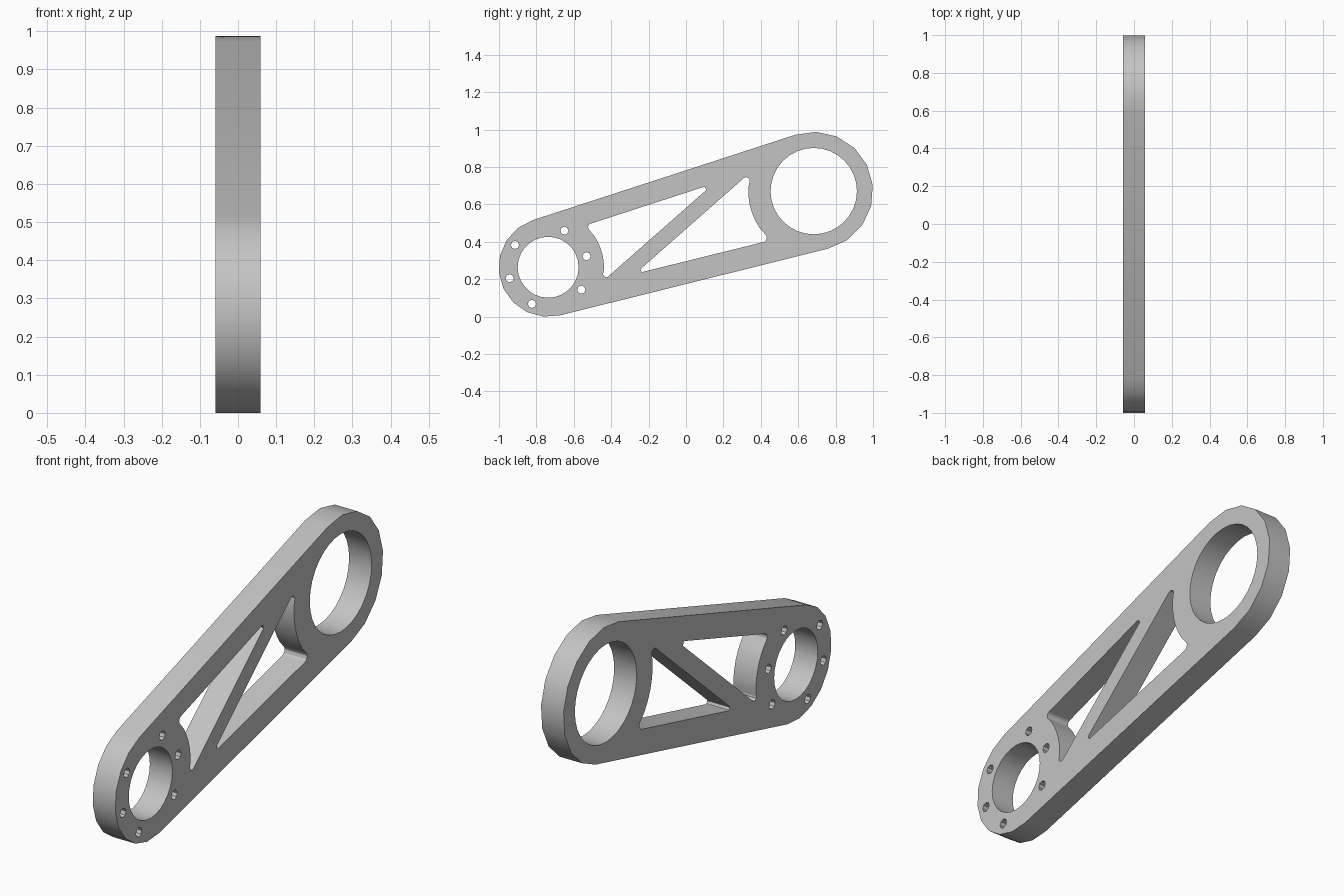
import bpy
import bmesh
from math import atan2, asin, cos, sin, pi, hypot
from mathutils import Matrix, Vector

cube = bpy.data.objects.get("Cube")
if cube:
    bpy.data.objects.remove(cube, do_unlink=True)

# Main dimensions, drawn in the (y, z) plane
HALF_WIDTH = 0.059
SMALL, SMALL_R = Vector((-0.737, 0.267)), 0.265
BIG, BIG_R = Vector((0.683, 0.674)), 0.317
axis = BIG - SMALL
tilt = atan2(axis.y, axis.x)
spread = pi / 2 + asin((BIG_R - SMALL_R) / axis.length)


def arc(center, radius, start, end, steps):
    """Points along an arc, both ends included."""
    angles = [start + (end - start) * i / steps for i in range(steps + 1)]
    return [center + Vector((cos(a), sin(a))) * radius for a in angles]


def circle(center, radius, sides):
    return arc(center, radius, 0, 2 * pi, sides)[:-1]


def fillet(before, corner, after, radius, steps=5):
    """Rounded replacement for one sharp corner."""
    a, b = (before - corner).normalized(), (after - corner).normalized()
    half = a.angle(b) / 2
    middle = corner + (a + b).normalized() * radius / sin(half)
    reach = radius * cos(half) / sin(half)
    p, q = corner + a * reach - middle, corner + b * reach - middle
    return [middle + p.lerp(q, i / steps).normalized() * radius
            for i in range(steps + 1)]


def pocket(hub, start, end, tip, radii):
    """Triangular pocket with one side curved around a hub."""
    start, end, tip = Vector(start), Vector(end), Vector(tip)
    u, v = start - hub, end - hub
    r = (u.length + v.length) / 2
    first = atan2(u.y, u.x)
    turn = (atan2(v.y, v.x) - first + pi) % (2 * pi) - pi
    curved = arc(hub, r, first + turn * 0.22, first + turn * 0.79, 5)
    return (fillet(tip, start, curved[0], radii[0]) + curved
            + fillet(curved[-1], end, tip, radii[1])
            + fillet(end, tip, start, radii[2]))


# Outline: two round ends joined by tangent edges
loops = [arc(BIG, BIG_R, tilt - spread, tilt + spread, 9)
         + arc(SMALL, SMALL_R, tilt + spread, tilt + 2 * pi - spread, 9)]

# Bearing bores
loops += [circle(BIG, 0.231, 32), circle(SMALL, 0.163, 28)]

# Bolt holes around the small bore
for degrees in (0, 50, 130, 180, 230, 310):
    a = tilt + degrees * pi / 180
    loops.append(circle(SMALL + Vector((cos(a), sin(a))) * 0.214, 0.022, 8))

# Two pockets leaving a diagonal brace
loops.append(pocket(SMALL, (-0.538, 0.491), (-0.451, 0.187),
                    (0.146, 0.713), (0.02, 0.016, 0.0115)))
loops.append(pocket(BIG, (0.349, 0.7785), (0.452, 0.411),
                    (-0.272, 0.232), (0.018, 0.023, 0.0105)))

# Filled and extruded plate
curve = bpy.data.curves.new("link_arm", "CURVE")
curve.dimensions = "2D"
curve.fill_mode = "BOTH"
curve.extrude = HALF_WIDTH
for points in loops:
    spline = curve.splines.new("POLY")
    spline.points.add(len(points) - 1)
    for target, p in zip(spline.points, points):
        target.co = (p.x, p.y, 0, 1)
    spline.use_cyclic_u = True
arm = bpy.data.objects.new("link_arm", curve)
bpy.context.collection.objects.link(arm)
bpy.ops.object.select_all(action="DESELECT")
arm.select_set(True)
bpy.context.view_layer.objects.active = arm
bpy.ops.object.convert(target="MESH")
arm = bpy.context.object
mesh = arm.data

# Stand the plate upright and weld its seams
mesh.transform(Matrix(((0, 0, 1, 0), (1, 0, 0, 0), (0, 1, 0, 0), (0, 0, 0, 1))))
bm = bmesh.new()
bm.from_mesh(mesh)
bmesh.ops.remove_doubles(bm, verts=bm.verts, dist=0.0002)
bmesh.ops.recalc_face_normals(bm, faces=bm.faces)
lowest = min(v.co.z for v in bm.verts)
bmesh.ops.translate(bm, verts=bm.verts, vec=(0, 0, -lowest))
bm.to_mesh(mesh)
bm.free()

# Single grey metal
grey = bpy.data.materials.new("grey_metal")
grey.use_nodes = True
color = (0.55, 0.55, 0.55, 1)
grey.diffuse_color = color
grey.node_tree.nodes["Principled BSDF"].inputs["Base Color"].default_value = color
mesh.materials.clear()
mesh.materials.append(grey)
bpy.ops.object.shade_smooth_by_angle(angle=pi / 6)
